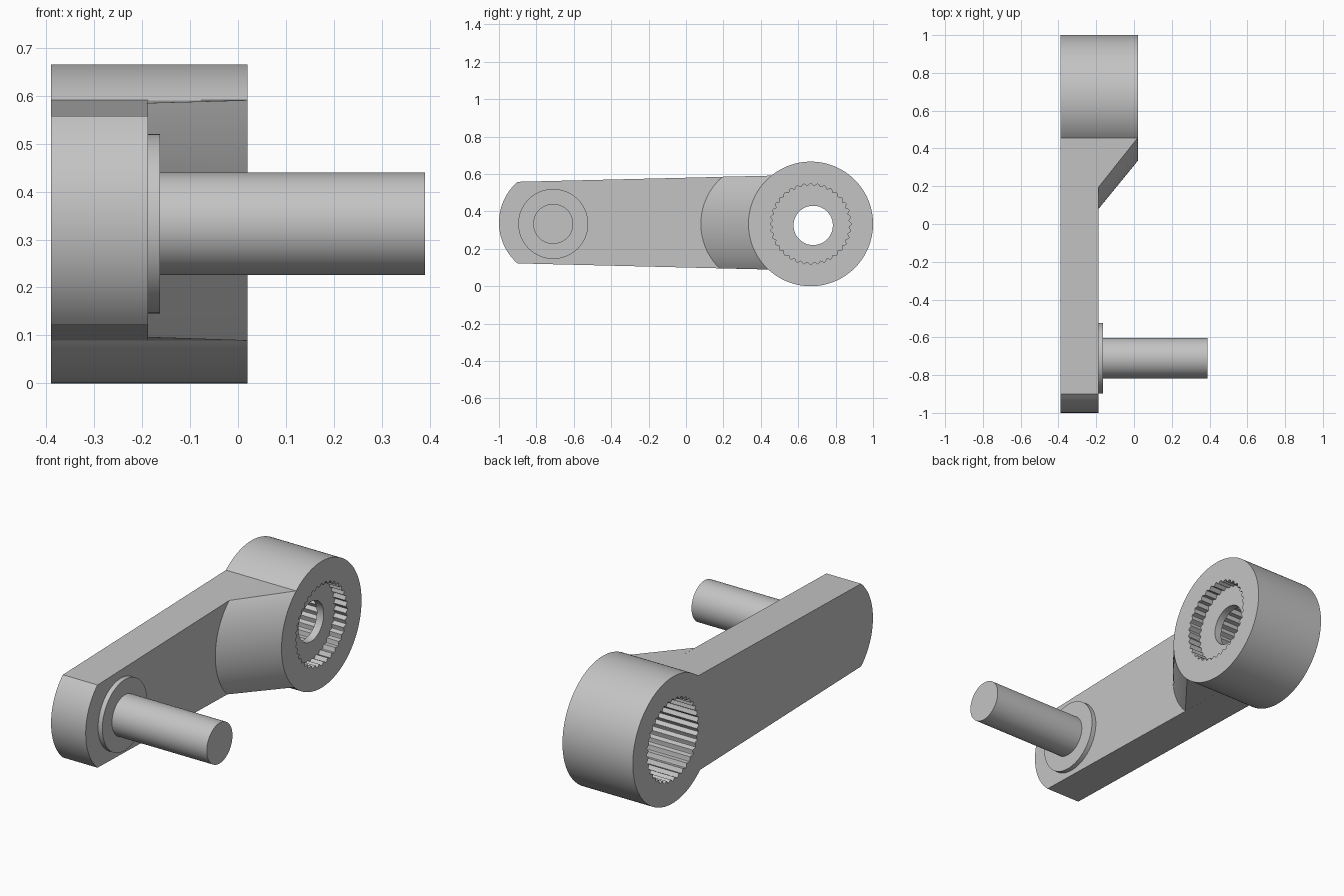
import bpy
import bmesh
from math import sin, cos, pi, asin

cube = bpy.data.objects.get("Cube")
if cube:
    bpy.data.objects.remove(cube, do_unlink=True)

# One plain grey for the whole part
grey = bpy.data.materials.new("plain_grey")
grey.use_nodes = True
colour = (0.55, 0.55, 0.55, 1)
grey.diffuse_color = colour
grey.node_tree.nodes["Principled BSDF"].inputs["Base Color"].default_value = colour

BACK, FACE, HUB_FACE, SHAFT_END = -0.39, -0.188, 0.02, 0.39
HUB_Y, HUB_Z, HUB_R = 0.667, 0.333, 0.333
PIN_Y, PIN_Z = -0.71, 0.333
MID_Z = 0.34


def loft(name, rings, closed=False):
    """Skin rings of (x, [(y, z), ...]); cap the ends, or join last to first."""
    bm = bmesh.new()
    loops = [[bm.verts.new((x, y, z)) for y, z in pts] for x, pts in rings]
    pairs = list(zip(loops, loops[1:]))
    if closed:
        pairs.append((loops[-1], loops[0]))
    else:
        bm.faces.new(loops[0])
        bm.faces.new(loops[-1])
    for a, b in pairs:
        n = len(a)
        for i in range(n):
            j = (i + 1) % n
            bm.faces.new((a[i], a[j], b[j], b[i]))
    bmesh.ops.recalc_face_normals(bm, faces=bm.faces)
    mesh = bpy.data.meshes.new(name)
    bm.to_mesh(mesh)
    bm.free()
    mesh.materials.append(grey)
    obj = bpy.data.objects.new(name, mesh)
    bpy.context.collection.objects.link(obj)
    bpy.ops.object.select_all(action="DESELECT")
    obj.select_set(True)
    bpy.context.view_layer.objects.active = obj
    bpy.ops.object.shade_smooth_by_angle(angle=pi / 7)
    return obj


def circle(y, z, r, n=64, wave=0, teeth=0):
    pts = []
    for i in range(n):
        a = 2 * pi * i / n
        rr = r + wave * cos(teeth * a)
        pts.append((y + rr * cos(a), z + rr * sin(a)))
    return pts


def left_arc(cy, cz, r, z_low, z_high, n=24):
    """Points on the -y side of a circle, from the high end to the low end."""
    a0, a1 = asin((z_high - cz) / r), asin((z_low - cz) / r)
    angles = [a0 + (a1 - a0) * i / n for i in range(n + 1)]
    return [(cy - r * cos(a), cz + r * sin(a)) for a in angles]


# Hub: splined bore on both sides of a thin web with a bolt hole
TEETH = 36
N = TEETH * 6
outer = circle(HUB_Y, HUB_Z, HUB_R, N)
spline = circle(HUB_Y, HUB_Z, 0.21, N, 0.007, TEETH)
hole = circle(0.68, 0.325, 0.105, N)
WEB_FRONT, WEB_BACK = -0.05, -0.09
loft("splined_hub", [
    (BACK, outer), (HUB_FACE, outer),
    (HUB_FACE, spline), (WEB_FRONT, spline),
    (WEB_FRONT, hole), (WEB_BACK, hole),
    (WEB_BACK, spline), (BACK, spline)], closed=True)

# Arm: tapered bar with a rounded free end, seated against the hub
arm = left_arc(-0.71, MID_Z, 0.29, 0.122, 0.558)
arm += left_arc(HUB_Y, HUB_Z, 0.331, 0.089, 0.591)[::-1]
loft("crank_arm", [(BACK, arm), (FACE, arm)])

# Gusset: the hub outline sheared down on to the arm
seat = left_arc(HUB_Y, HUB_Z, 0.325, 0.089, 0.591)[::-1]
foot = left_arc(0.41, HUB_Z, HUB_R, 0.096, 0.585) + seat
head = left_arc(HUB_Y, HUB_Z, HUB_R, 0.089, 0.591) + seat
loft("hub_gusset", [(FACE - 0.002, foot), (HUB_FACE, head)])

# Collar and handle pin
collar = circle(PIN_Y, PIN_Z, 0.187)
loft("pin_collar", [(FACE - 0.01, collar), (-0.163, collar)])
pin = circle(PIN_Y, PIN_Z, 0.107)
loft("handle_pin", [(FACE - 0.01, pin), (SHAFT_END, pin)])
